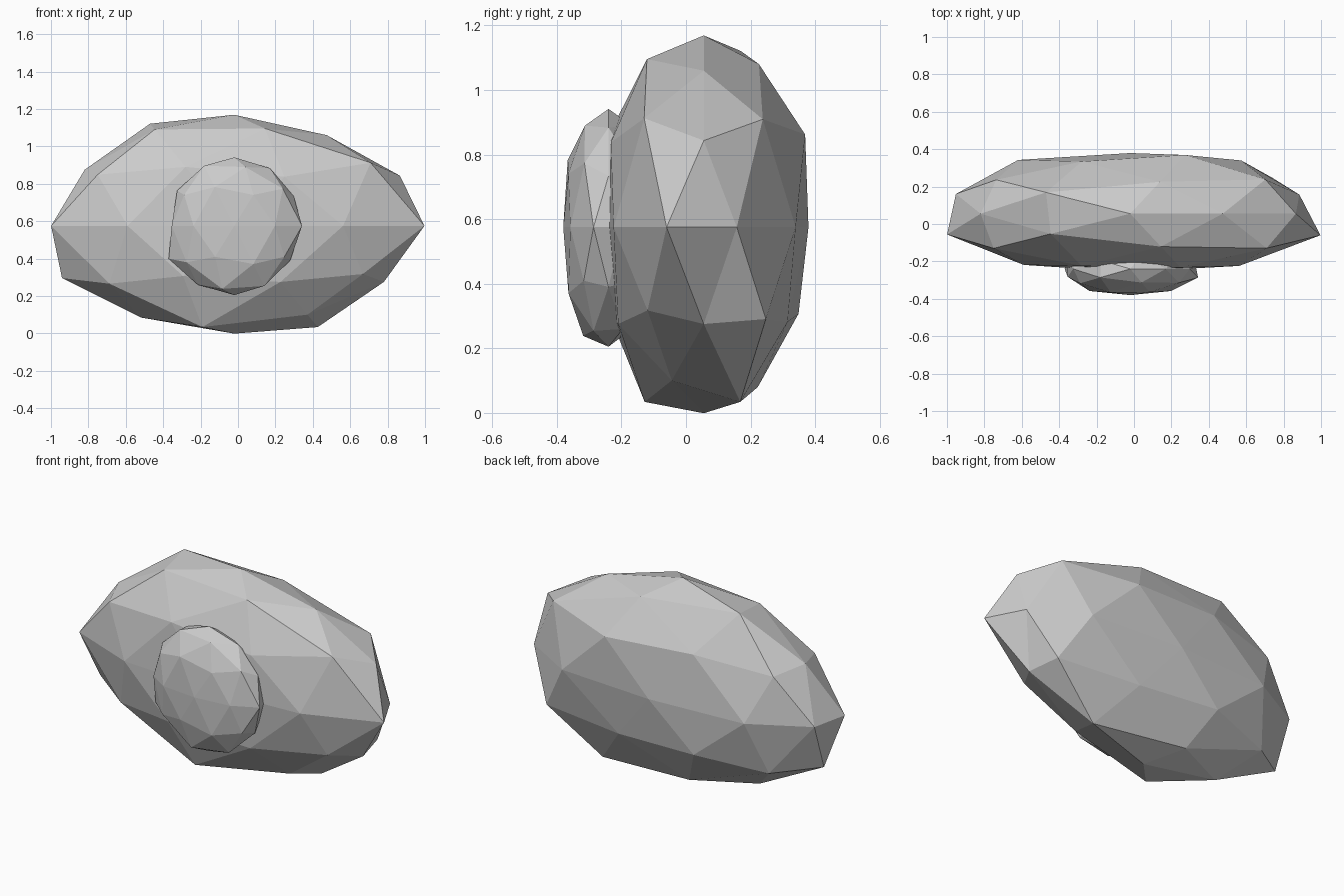
import bpy
import bmesh
from math import atan2, tau

default_cube = bpy.data.objects.get("Cube")
if default_cube:
    bpy.data.objects.remove(default_cube, do_unlink=True)

stone_grey = bpy.data.materials.new("stone_grey")
stone_grey.use_nodes = True
grey = (0.6, 0.6, 0.6, 1.0)
stone_grey.diffuse_color = grey
stone_grey.node_tree.nodes["Principled BSDF"].inputs["Base Color"].default_value = grey


def group_rings(verts):
    """Group the sphere's vertices into level rings, highest first."""
    rings = {}
    for vert in verts:
        rings.setdefault(round(vert.co.z, 2) + 0.0, []).append(vert)
    return [rings[level] for level in sorted(rings, reverse=True)]


def azimuth(vert):
    return (atan2(vert.co.y, vert.co.x) + 0.01) % tau


def make_rock(name, centre, radii, bumps):
    """Faceted boulder: bumps give the percent change of radius, ring by ring."""
    bm = bmesh.new()
    bmesh.ops.create_icosphere(bm, subdivisions=2, radius=1)
    for ring, row in zip(group_rings(bm.verts), bumps):
        ring.sort(key=azimuth)
        for vert, bump in zip(ring, row):
            vert.co *= 1 + bump / 100
    bmesh.ops.scale(bm, vec=radii, verts=bm.verts)
    mesh = bpy.data.meshes.new(name)
    bm.to_mesh(mesh)
    bm.free()
    mesh.materials.append(stone_grey)
    rock = bpy.data.objects.new(name, mesh)
    rock.location = centre
    bpy.context.collection.objects.link(rock)
    return rock


# Large flattened boulder
make_rock("large_rock", (-0.02, 0.055, 0.575), (0.99, 0.345, 0.6), [
    [-1],
    [-5, -1, 7, 1, 2],
    [6, 0, -5, 0, 7],
    [0, 7, 0, 2, -2],
    [-4, 2, -6, 3, -1, 4, -2, -10, 0, 8],
    [6, 0, 4, 0, -4],
    [-5, -7, 0, -2, -5],
    [6, -3, -4, 6, -7],
    [-4],
])

# Small boulder sunk into the front face
make_rock("small_rock", (-0.02, -0.24, 0.575), (0.37, 0.146, 0.37), [
    [-1],
    [-2, 0, 0, 2, 0],
    [2, 0, -3, 7, 2],
    [-4, 0, 0, 0, 0],
    [-2, 0, 0, 0, -5, -5, 0, -4, 0, 3],
    [0, 0, 6, 0, 0],
    [-5, 0, 0, 0, 5],
    [0, 0, 0, 7, 2],
    [0],
])
